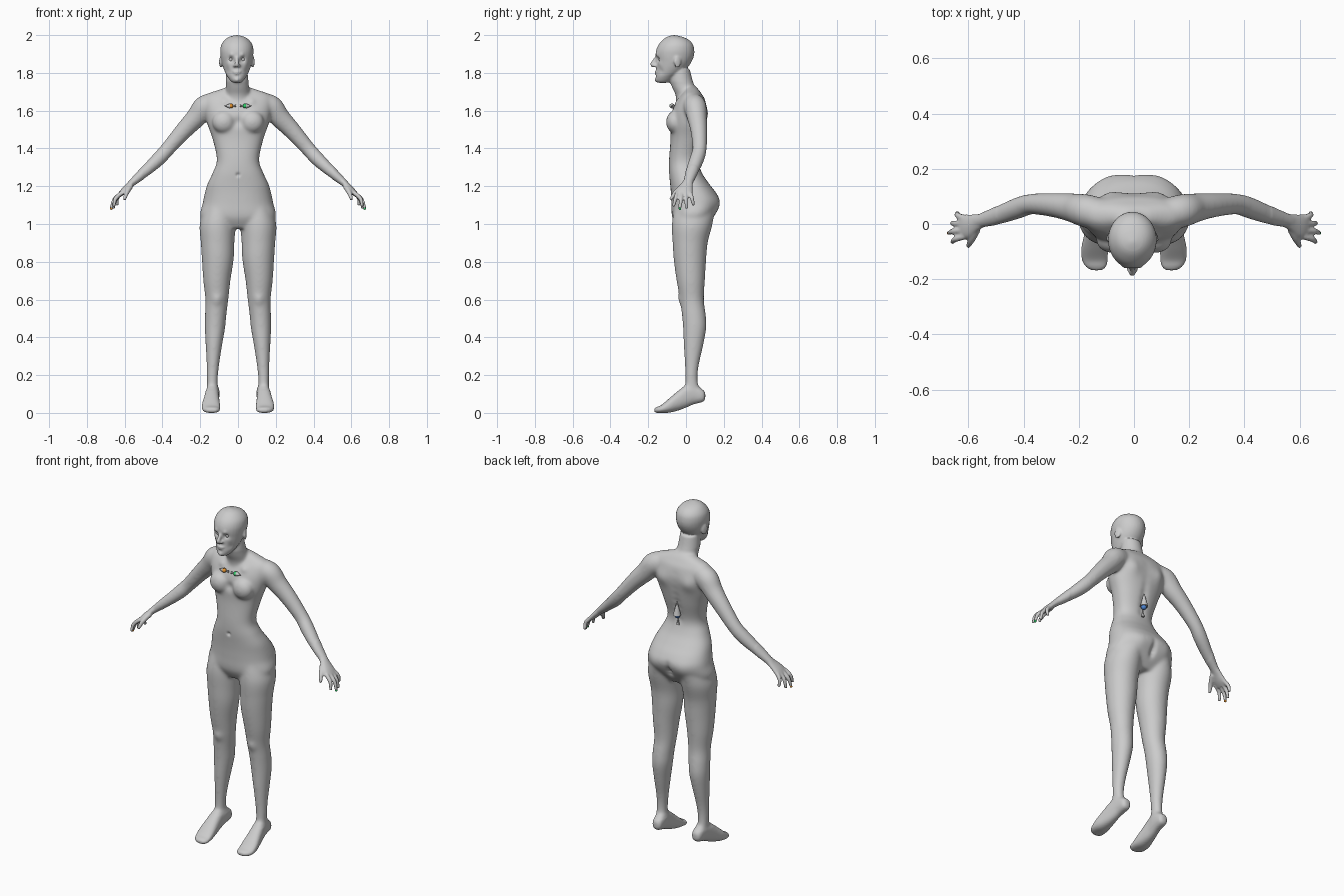
import bpy, bmesh, math
from mathutils import Vector, Matrix

bm = bmesh.new()
N = 32


def catmull(rows, steps=5):
    """Smoothly interpolate rows of numbers."""
    out = []
    for i in range(len(rows) - 1):
        p0, p1, p2, p3 = rows[max(i - 1, 0)], rows[i], rows[i + 1], rows[min(i + 2, len(rows) - 1)]
        for k in range(steps):
            t = k / steps
            out.append([0.5 * (2 * b + (c - a) * t + (2 * a - 5 * b + 4 * c - d) * t * t
                               + (3 * b - a - 3 * c + d) * t ** 3)
                        for a, b, c, d in zip(p0, p1, p2, p3)])
    return out + [list(rows[-1])]


def loft(rings, power=2.0):
    """Skin rings given as (centre, half axis a, half axis b)."""
    loops = []
    for c, a, b in rings:
        loop = []
        for i in range(N):
            t = 2 * math.pi * i / N
            ct, st = math.cos(t), math.sin(t)
            ca = math.copysign(abs(ct) ** (2 / power), ct)
            sa = math.copysign(abs(st) ** (2 / power), st)
            loop.append(bm.verts.new(c + a * ca + b * sa))
        loops.append(loop)
    for p, q in zip(loops, loops[1:]):
        for i in range(N):
            j = (i + 1) % N
            bm.faces.new((p[i], p[j], q[j], q[i]))
    bm.faces.new(loops[0])
    bm.faces.new(loops[-1])


def stack(rows, power=2.0, s=1):
    """Horizontal slices: z, x centre, y front, y back, half width."""
    loft([(Vector((s * x, (f + b) / 2, z)), Vector((w, 0, 0)), Vector((0, (b - f) / 2, 0)))
          for z, x, f, b, w in catmull(rows)], power)


def limb(rows, s=1):
    """Tube along a path: x, y, z, half width (towards y), half thickness."""
    rows = catmull(rows)
    pts = [Vector((s * r[0], r[1], r[2])) for r in rows]
    rings = []
    for i, r in enumerate(rows):
        t = (pts[min(i + 1, len(pts) - 1)] - pts[max(i - 1, 0)]).normalized()
        a = (Vector((0, 1, 0)) - t * t.y).normalized()
        rings.append((pts[i], a * r[3], t.cross(a) * r[4]))
    loft(rings)


def ball(c, r, rot=0.0):
    m = Matrix.Translation(c) @ Matrix.Rotation(rot, 4, 'Z') @ Matrix.Diagonal((*r, 1))
    bmesh.ops.create_uvsphere(bm, u_segments=24, v_segments=16, radius=1, matrix=m)


# torso and neck
stack([(.975, 0, -.04, .10, .12), (1.035, 0, -.073, .145, .198), (1.11, 0, -.078, .180, .187),
       (1.16, 0, -.08, .163, .177), (1.21, 0, -.084, .125, .163), (1.27, 0, -.09, .085, .135),
       (1.34, 0, -.09, .066, .112), (1.45, 0, -.082, .090, .135), (1.53, 0, -.083, .105, .163),
       (1.60, 0, -.073, .112, .178), (1.66, 0, -.045, .10, .182), (1.69, 0, -.022, .082, .16),
       (1.708, 0, -.01, .07, .11), (1.725, 0, .0, .055, .06)], 2.3)
stack([(1.62, 0, -.05, .09, .07), (1.68, 0, -.055, .072, .066), (1.72, -.002, -.073, .052, .062),
       (1.76, -.005, -.085, .035, .06), (1.82, -.006, -.08, .02, .055)])

# head
HX = -.006
stack([(1.746, HX, -.148, -.10, .02), (1.758, HX, -.160, -.075, .034), (1.78, HX, -.161, -.05, .050),
       (1.80, HX, -.159, -.02, .061), (1.83, HX, -.157, .010, .073), (1.86, HX, -.157, .030, .081),
       (1.89, HX, -.161, .042, .086), (1.92, HX, -.158, .044, .088), (1.95, HX, -.145, .037, .082),
       (1.975, HX, -.123, .015, .064), (1.991, HX, -.10, -.02, .040), (2.0, HX, -.07, -.06, .006)])
# nose and lips
limb([(HX, -.153, 1.888, .008, .009), (HX, -.166, 1.866, .010, .009),
      (HX, -.178, 1.846, .011, .012), (HX, -.170, 1.832, .008, .010)])
ball((HX, -.156, 1.806), (.023, .011, .006))
ball((HX, -.155, 1.795), (.019, .011, .006))

for s in (1, -1):
    ball((HX + s * .012, -.163, 1.838), (.009, .012, .008))
    # ear
    ball((HX + s * .085, -.045, 1.858), (.007, .020, .032), s * .35)
    # breast
    ball((s * .075, -.06, 1.54), (.062, .046, .06))
    # leg
    stack([(1.10, .095, -.06, .15, .08), (1.0, .108, -.075, .14, .095), (.90, .108, -.071, .115, .089),
           (.81, .107, -.065, .107, .084), (.70, .112, -.05, .10, .072), (.60, .112, -.032, .095, .061),
           (.52, .118, -.022, .105, .057), (.45, .122, -.016, .108, .054), (.35, .128, -.012, .09, .043),
           (.25, .133, -.006, .068, .033), (.17, .136, -.004, .062, .029), (.09, .134, -.01, .08, .03)], 2.0, s)
    # foot: y, x centre, z bottom, z top, half width
    loft([(Vector((s * x, y, (lo + hi) / 2)), Vector((w, 0, 0)), Vector((0, 0, (hi - lo) / 2)))
          for y, x, lo, hi, w in catmull([
              (.102, .13, .075, .105, .012), (.088, .13, .058, .125, .028), (.04, .132, .045, .16, .034),
              (0, .137, .028, .15, .036), (-.04, .14, .013, .118, .041), (-.09, .143, .001, .076, .048),
              (-.13, .142, 0, .042, .047), (-.155, .138, 0, .031, .037), (-.168, .135, .006, .022, .018)])], 2.3)
    # arm
    limb([(.12, .035, 1.64, .055, .055), (.175, .048, 1.62, .06, .062), (.22, .058, 1.565, .053, .055),
          (.285, .068, 1.497, .045, .047), (.37, .072, 1.40, .038, .039), (.42, .058, 1.345, .039, .038),
          (.49, .032, 1.28, .034, .030), (.55, .014, 1.228, .026, .021), (.57, .008, 1.21, .026, .018)], s)
    # palm
    limb([(.55, .014, 1.228, .025, .019), (.58, .002, 1.20, .034, .017),
          (.608, -.008, 1.172, .044, .016), (.63, -.012, 1.15, .042, .011)], s)
    # fingers
    for ky, tip in ((-.046, (.658, -.066, 1.092)), (-.022, (.671, -.032, 1.082)),
                    (.0, (.660, .003, 1.080)), (.022, (.640, .040, 1.098))):
        limb([(.615, ky, 1.165, .011, .012),
              ((.615 + tip[0]) / 2 + .012, (ky + tip[1]) / 2, (1.165 + tip[2]) / 2 + .006, .0105, .011),
              (*tip, .008, .008)], s)
    # thumb
    limb([(.568, -.015, 1.20, .016, .014), (.588, -.055, 1.168, .013, .013),
          (.602, -.082, 1.128, .008, .008)], s)

bmesh.ops.recalc_face_normals(bm, faces=bm.faces)
me = bpy.data.meshes.new("body")
bm.to_mesh(me)
bm.free()
body = bpy.data.objects.new("body", me)
bpy.context.collection.objects.link(body)
bpy.context.view_layer.objects.active = body
body.select_set(True)

# fuse all parts into one skin
m = body.modifiers.new("fuse", 'REMESH')
m.mode = 'VOXEL'
m.voxel_size = .0055
bpy.ops.object.modifier_apply(modifier="fuse")
bm = bmesh.new()
bm.from_mesh(body.data)
ax = dict(use_axis_x=True, use_axis_y=True, use_axis_z=True)
trunk = [v for v in bm.verts if abs(v.co.x) < .5 and .12 < v.co.z < 1.75]
for k in range(18):
    bmesh.ops.smooth_vert(bm, verts=trunk, factor=.5, **ax)
for k in range(2):
    bmesh.ops.smooth_vert(bm, verts=bm.verts, factor=.5, **ax)

# sculpted details: x, y, z, radius, push in y (mirrored when x > 0)
dents = [
    (.031, -.152, 1.872, .013, .014), (.030, -.155, 1.896, .012, -.005),   # eye socket, brow
    (.048, -.135, 1.848, .016, -.004), (.045, -.13, 1.81, .016, .005),     # cheek
    (0, -.158, 1.783, .011, .004), (0, -.162, 1.762, .013, -.005),         # chin
    (0, -.09, 1.26, .010, .010), (0, -.09, 1.54, .025, .010),              # navel, breastbone
    (.09, .10, 1.58, .045, .012), (.09, .165, 1.08, .05, .008),            # shoulder blade, buttock
    (.11, -.03, .60, .028, -.008), (.075, -.055, 1.655, .02, -.008),       # kneecap, collarbone
]
dents += [(0, .08, 1.34 + k * .04, .022, -.008) for k in range(8)]         # spine
dents += [(0, .16, .99 + k * .025, .017, -.014) for k in range(6)]         # cleft
for x, y, z, r, push in dents:
    for s in ((1, -1) if x else (1,)):
        c = Vector((s * x + (HX if z > 1.74 else 0), y, z))
        for v in bm.verts:
            if abs(v.co.z - c.z) < 2.5 * r:
                d = (v.co - c).length_squared
                if d < 6.3 * r * r:
                    v.co.y += push * math.exp(-d / (r * r))
bm.to_mesh(body.data)
bm.free()
body.data.shade_smooth()


def colour(name, rgb):
    mat = bpy.data.materials.new(name)
    mat.diffuse_color = (*rgb, 1)
    return mat


def sphere(name, c, r, mat=None):
    bpy.ops.mesh.primitive_uv_sphere_add(segments=20, ring_count=12, radius=r, location=c)
    o = bpy.context.object
    o.name = name
    bpy.ops.object.shade_smooth()
    if mat:
        o.data.materials.append(mat)


def cone(name, c, r, h, rot=(0, 0, 0)):
    bpy.ops.mesh.primitive_cone_add(vertices=16, radius1=r, radius2=0, depth=h, location=c, rotation=rot)
    bpy.context.object.name = name


orange, green, blue = (colour("orange", (.8, .3, .03)), colour("green", (.03, .65, .15)),
                       colour("blue", (.08, .25, .7)))
# eyes, chest markers and fingertip dots
for s, mat in ((1, green), (-1, orange)):
    sphere("eyeball", (HX + s * .031, -.131, 1.872), .0135)
    sphere("chest_marker_ball", (s * .037, -.076, 1.625), .012, mat)
    cone("chest_marker_cone", (s * .058, -.074, 1.625), .013, .03, (0, s * math.pi / 2, 0))
    cone("chest_marker_tail", (s * .02, -.076, 1.625), .007, .02, (0, s * math.pi / 2, 0))
    sphere("fingertip_dot", (s * .671, -.032, 1.082), .007, mat)
# back marker
cone("back_marker_cone", (0, .085, 1.415), .022, .085)
sphere("back_marker_ball", (0, .082, 1.37), .016, blue)
cone("back_marker_tail", (0, .075, 1.335), .009, .045)
